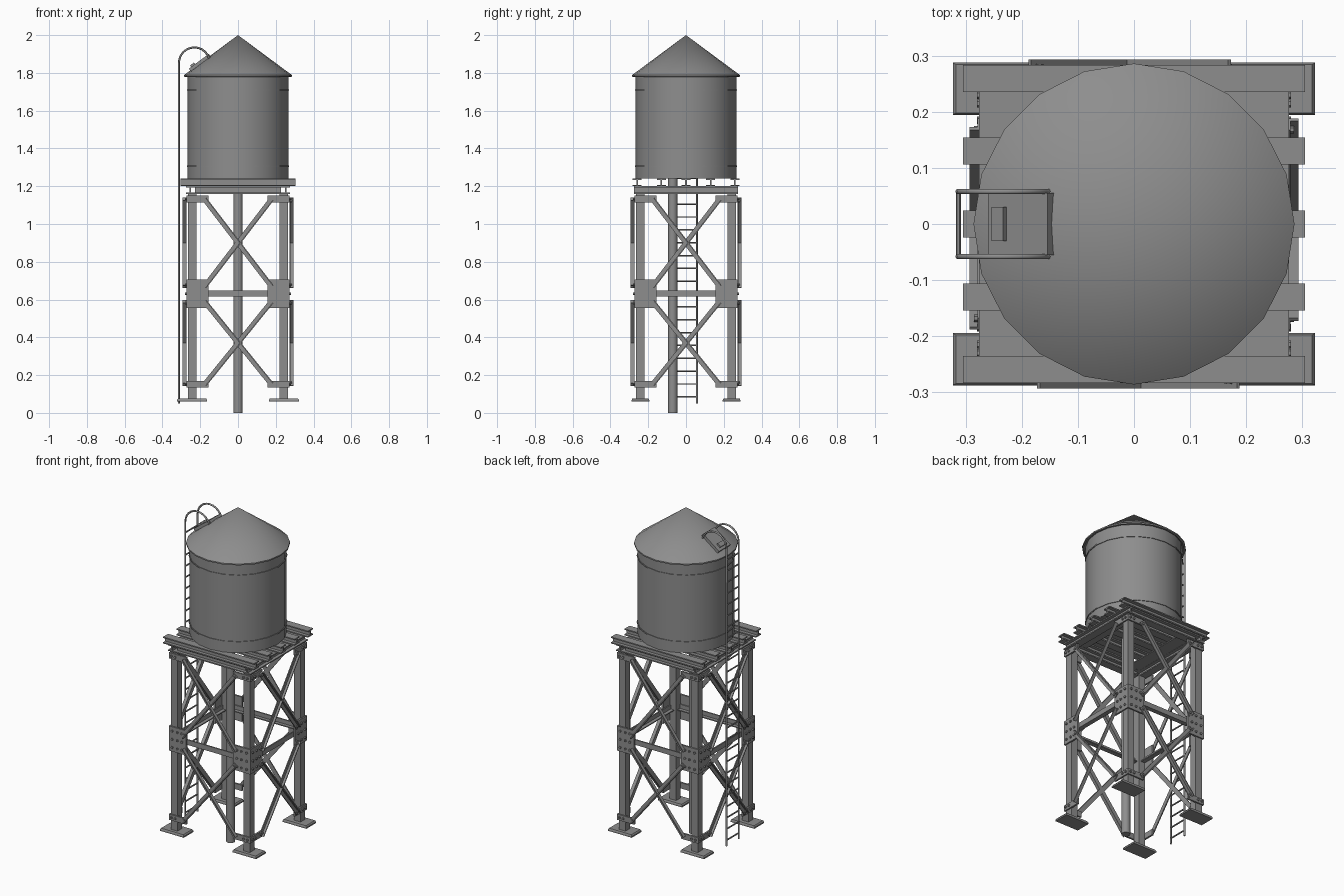
import bpy, bmesh
from math import pi, sin, cos, radians
from mathutils import Vector, Matrix

if "Cube" in bpy.data.objects:
    bpy.data.objects.remove(bpy.data.objects["Cube"])

steel = bpy.data.materials.new("dark_steel")
steel.diffuse_color = (.27, .27, .27, 1)
steel.use_nodes = True
steel.node_tree.nodes["Principled BSDF"].inputs["Base Color"].default_value = steel.diffuse_color


def prism(bm, profile, a, b, up=(0, 0, 1), m=Matrix()):
    """Sweep a closed 2D profile (side, up) from a to b."""
    a, b, up = Vector(a), Vector(b), Vector(up)
    w = (b - a).normalized()
    v = (up - w * up.dot(w)).normalized()
    u = v.cross(w)
    ends = [[bm.verts.new(m @ (p + u * x + v * y)) for x, y in profile] for p in (a, b)]
    n = len(profile)
    for i in range(n):
        j = (i + 1) % n
        bm.faces.new((ends[0][i], ends[0][j], ends[1][j], ends[1][i]))
    bm.faces.new(ends[0][::-1])
    bm.faces.new(ends[1])


def rect(x0, x1, y0, y1):
    return [(x0, y0), (x1, y0), (x1, y1), (x0, y1)]


def box(bm, x0, x1, y0, y1, z0, z1, m=Matrix()):
    prism(bm, rect(x0, x1, y0, y1), (0, 0, z0), (0, 0, z1), (0, 1, 0), m)


def rod(bm, a, b, r, n=8, m=Matrix()):
    up = (0, 0, 1) if abs((Vector(b) - Vector(a)).z) < 1e-4 else (0, 1, 0)
    prism(bm, [(r * cos(2 * pi * i / n), r * sin(2 * pi * i / n)) for i in range(n)], a, b, up, m)


def lathe(bm, profile, n=20):
    """Revolve (radius, z) points around z."""
    vs = [bm.verts.new((r, 0, z)) for r, z in profile]
    es = [bm.edges.new(p) for p in zip(vs, vs[1:])]
    bmesh.ops.spin(bm, geom=vs + es, cent=(0, 0, 0), axis=(0, 0, 1), angle=2 * pi, steps=n)
    bmesh.ops.remove_doubles(bm, verts=bm.verts, dist=1e-5)


def finish(name, bm, smooth=False):
    bmesh.ops.recalc_face_normals(bm, faces=bm.faces)
    me = bpy.data.meshes.new(name)
    bm.to_mesh(me)
    bm.free()
    me.materials.append(steel)
    ob = bpy.data.objects.new(name, me)
    bpy.context.collection.objects.link(ob)
    if smooth:
        bpy.ops.object.select_all(action='DESELECT')
        ob.select_set(True)
        bpy.context.view_layer.objects.active = ob
        bpy.ops.object.shade_smooth_by_angle(angle=radians(32))
    return ob


I_BEAM = [(-.024, 0), (.024, 0), (.024, .007), (.004, .007), (.004, .033), (.024, .033),
          (.024, .04), (-.024, .04), (-.024, .033), (-.004, .033), (-.004, .007), (-.024, .007)]
ANGLE = [(-.013, 0), (.013, 0), (.013, .006), (-.007, .006), (-.007, .02), (-.013, .02)]
SIDES = [Matrix.Rotation(i * pi / 2, 4, 'Z') for i in range(4)]

# Tank body with two thin hoops
bm = bmesh.new()
lathe(bm, [(0, 1.24), (.267, 1.24), (.267, 1.302), (.271, 1.302), (.271, 1.309), (.267, 1.309),
           (.267, 1.706), (.271, 1.706), (.271, 1.713), (.267, 1.713), (.267, 1.79)])
finish("tank", bm, True)

# Conical roof with a short eave
bm = bmesh.new()
lathe(bm, [(.262, 1.787), (.277, 1.778), (.286, 1.78), (.286, 1.788), (0, 2.0)])
finish("roof", bm, True)

# Roof hatch lying on the slope, with a handle
d = Vector((.286, 0, .212)).normalized()
nrm = Vector((-d.z, 0, d.x))
p = Vector((-.2, 0, 1.852))
bm = bmesh.new()
prism(bm, rect(-.055, .055, -.02, .012), p - d * .066, p + d * .066)
h = p - d * .038
prism(bm, rect(-.03, .03, .010, .022), h - d * .013, h + d * .013)
finish("roof_hatch", bm)

# Platform beams: five across the top, a frame with side deck strips underneath
bm = bmesh.new()
for y in (-.259, -.13, 0, .13, .259):
    prism(bm, I_BEAM, (-.305, y, 1.2), (.305, y, 1.2))
finish("platform_beams", bm)
bm = bmesh.new()
for s in (-1, 1):
    prism(bm, I_BEAM, (s * .252, -.275, 1.16), (s * .252, .275, 1.16))
    prism(bm, I_BEAM, (-.228, s * .25, 1.16), (.228, s * .25, 1.16))
    xs = sorted((s * .15, s * .275))
    box(bm, xs[0], xs[1], -.27, .27, 1.194, 1.2005)
finish("platform_frame", bm)

# Legs and chamfered foot plates
legs, feet = bmesh.new(), bmesh.new()
for sx in (-1, 1):
    for sy in (-1, 1):
        x, y = sx * .243, sy * .243
        box(legs, x - .022, x + .022, y - .022, y + .022, .07, 1.162)
        y = sy * .241
        box(feet, x - .08, x + .08, y - .0465, y + .0465, .06, .068)
        top = bmesh.ops.create_cone(feet, cap_ends=True, segments=4, radius1=1, radius2=.93, depth=.008,
                                    matrix=Matrix.Translation((x, y, .072))
                                    @ Matrix.Diagonal((.08 * 2 ** .5, .0465 * 2 ** .5, 1, 1))
                                    @ Matrix.Rotation(pi / 4, 4, 'Z'))
finish("legs", legs)
finish("foot_plates", feet)

# Bracing, corner plates and bolts, repeated on the four sides
brace, plate, bolt, rail = (bmesh.new() for _ in range(4))
for m in SIDES:
    for z0, z1 in ((.15, .59), (.668, 1.132)):
        for s in (-1, 1):
            prism(brace, ANGLE, (-s * .178, -.273, z0), (s * .178, -.273, z1), (0, -1, 0), m)
            for sx, z in ((-s, z0 + .012), (s, z1 - .012)):
                rod(bolt, (sx * .168, -.273, z), (sx * .168, -.285, z), .007, 6, m)
    box(rail, -.225, .225, -.264, -.256, .617, .648, m)
    box(rail, -.225, .225, -.256, -.236, .617, .623, m)
    for s in (-1, 1):
        for z0, z1 in ((.135, .17), (.555, .705), (1.115, 1.15)):
            xs = sorted((s * .157, s * .272))
            box(plate, xs[0], xs[1], -.273, -.262, z0, z1, m)
            big = z1 - z0 > .1
            for z in (.58, .63, .68) if big else ((z0 + z1) / 2,):
                for x in (.185, .215, .25) if big else (.23, .255):
                    rod(bolt, (s * x, -.27, z), (s * x, -.28, z), .007, 6, m)
finish("cross_braces", brace)
finish("middle_rails", rail)
finish("corner_plates", plate)
finish("bolts", bolt)

# Central water pipe
bm = bmesh.new()
rod(bm, (0, -.07, 0), (0, -.07, 1.245), .025, 16)
finish("water_pipe", bm, True)

# Ladder rails with hooped tops landing on the roof
for name, y in (("ladder_rail_front", -.058), ("ladder_rail_back", .058)):
    pts = [(-.313, y, .05)]
    pts += [(-.231 + .082 * cos(a), y, 1.852 + .083 * sin(a)) for a in (pi - pi * i / 12 for i in range(12))]
    pts.append((-.15, y, 1.872))
    cu = bpy.data.curves.new(name, 'CURVE')
    cu.dimensions = '3D'
    cu.bevel_depth = .0055
    cu.bevel_resolution = 1
    cu.use_fill_caps = True
    cu.materials.append(steel)
    sp = cu.splines.new('POLY')
    sp.points.add(len(pts) - 1)
    for q, c in zip(sp.points, pts):
        q.co = (*c, 1)
    bpy.context.collection.objects.link(bpy.data.objects.new(name, cu))

# Ladder rungs
bm = bmesh.new()
for i in range(26):
    z = .085 + i * .068
    rod(bm, (-.313, -.058, z), (-.313, .058, z), .0045, 6)
finish("ladder_rungs", bm)
